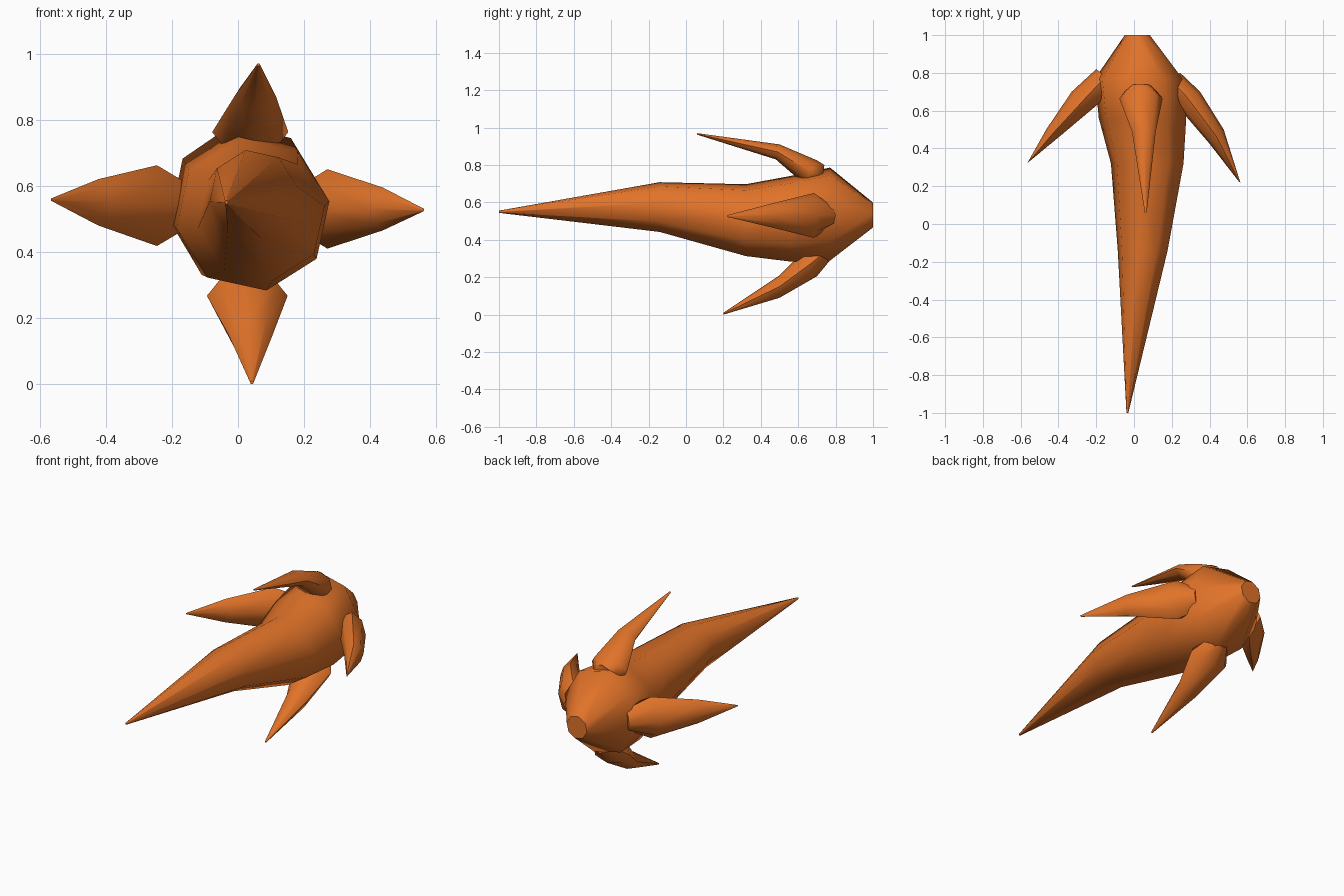
import bpy, bmesh, math
from mathutils import Vector

cube = bpy.data.objects.get("Cube")
if cube:
    bpy.data.objects.remove(cube, do_unlink=True)

orange = bpy.data.materials.new("orange skin")
orange.use_nodes = True
colour = (0.75, 0.17, 0.022, 1)
orange.diffuse_color = colour
orange.node_tree.nodes["Principled BSDF"].inputs["Base Color"].default_value = colour

SIDES = 8


def loft(name, sections, phase=0.0):
    """Skin a row of elliptical sections, each given as centre, axis a, axis b."""
    bm = bmesh.new()
    rings = []
    for centre, a, b in sections:
        angles = [2 * math.pi * i / SIDES + phase for i in range(SIDES)]
        rings.append([bm.verts.new(centre + a * math.cos(t) + b * math.sin(t)) for t in angles])
    for r, s in zip(rings, rings[1:]):
        for i in range(SIDES):
            j = (i + 1) % SIDES
            bm.faces.new((r[i], r[j], s[j], s[i]))
    bm.faces.new(rings[0])
    bm.faces.new(rings[-1])
    bmesh.ops.recalc_face_normals(bm, faces=bm.faces)
    mesh = bpy.data.meshes.new(name)
    bm.to_mesh(mesh)
    bm.free()
    mesh.materials.append(orange)
    obj = bpy.data.objects.new(name, mesh)
    bpy.context.collection.objects.link(obj)
    bpy.ops.object.select_all(action='DESELECT')
    obj.select_set(True)
    bpy.context.view_layer.objects.active = obj
    bpy.ops.object.shade_smooth_by_angle(angle=math.radians(50))


# Tapering body: y, left and right x limits, low and high z limits
profile = [
    (-1.0, -0.04, -0.03, 0.544, 0.556),
    (-0.14, -0.088, 0.18, 0.44, 0.71),
    (0.32, -0.125, 0.265, 0.31, 0.70),
    (0.56, -0.19, 0.28, 0.28, 0.745),
    (0.77, -0.21, 0.26, 0.285, 0.79),
    (1.0, -0.05, 0.085, 0.465, 0.60),
]
body = []
for y, x0, x1, z0, z1 in profile:
    body.append((Vector(((x0 + x1) / 2, y, (z0 + z1) / 2)),
                 Vector(((x1 - x0) / 2, 0, 0)), Vector((0, 0, (z1 - z0) / 2))))
loft("body", body, math.radians(10))


def spine(name, sideways, sections):
    """Swept-back spine: outer point, inner point, cross offset, half width."""
    rings = []
    for (ro, yo), (ri, yi), cross, width in sections:
        if sideways:
            outer, inner = Vector((ro, yo, cross)), Vector((ri, yi, cross))
            across = Vector((0, 0, width))
        else:
            outer, inner = Vector((cross, yo, ro)), Vector((cross, yi, ri))
            across = Vector((width, 0, 0))
        rings.append(((outer + inner) / 2, (outer - inner) / 2, across))
    loft(name, rings)


spine("top_spine", False, [
    ((0.80, 0.74), (0.68, 0.72), 0.035, 0.06),
    ((0.825, 0.70), (0.70, 0.63), 0.037, 0.115),
    ((0.91, 0.50), (0.83, 0.48), 0.052, 0.063),
    ((0.97, 0.06), (0.962, 0.06), 0.062, 0.005)])
spine("bottom_spine", False, [
    ((0.29, 0.77), (0.38, 0.72), 0.03, 0.06),
    ((0.205, 0.70), (0.33, 0.62), 0.028, 0.122),
    ((0.09, 0.50), (0.21, 0.50), 0.038, 0.067),
    ((0.0, 0.20), (0.01, 0.20), 0.042, 0.005)])
spine("left_spine", True, [
    ((0.245, 0.80), (0.13, 0.73), 0.53, 0.06),
    ((0.35, 0.70), (0.19, 0.67), 0.53, 0.12),
    ((0.475, 0.50), (0.40, 0.425), 0.53, 0.065),
    ((0.563, 0.22), (0.555, 0.225), 0.527, 0.005)])
spine("right_spine", True, [
    ((-0.20, 0.82), (-0.10, 0.74), 0.54, 0.06),
    ((-0.33, 0.70), (-0.16, 0.66), 0.54, 0.122),
    ((-0.465, 0.50), (-0.38, 0.475), 0.55, 0.07),
    ((-0.566, 0.32), (-0.558, 0.328), 0.558, 0.005)])
